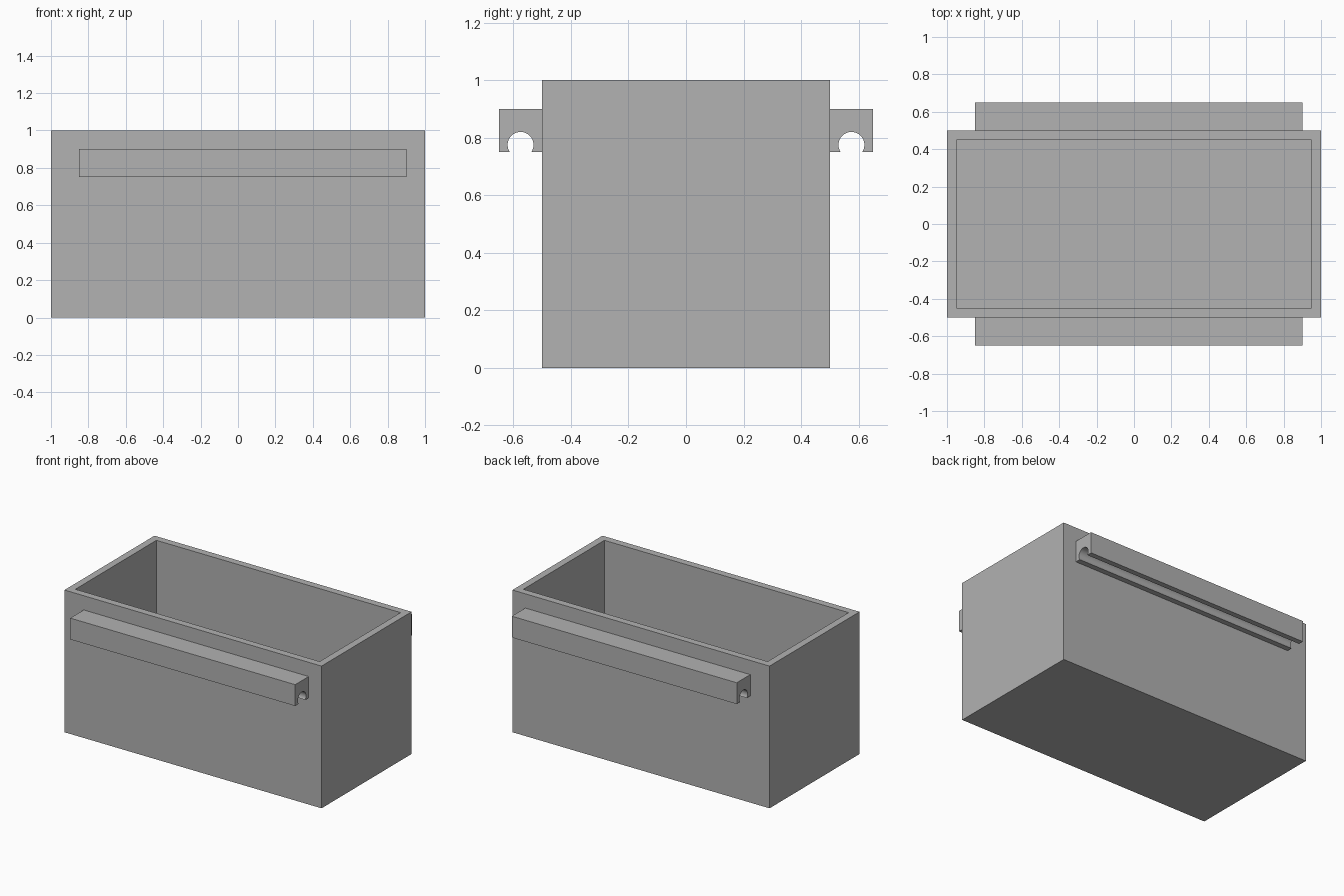
import bpy, bmesh, math

cube = bpy.data.objects.get("Cube")
if cube:
    bpy.data.objects.remove(cube, do_unlink=True)

GREY = (0.445, 0.445, 0.445, 1)
grey = bpy.data.materials.new("plain grey")
grey.use_nodes = True
grey.diffuse_color = GREY
grey.node_tree.nodes["Principled BSDF"].inputs["Base Color"].default_value = GREY


def finish(name, bm):
    bmesh.ops.recalc_face_normals(bm, faces=bm.faces)
    mesh = bpy.data.meshes.new(name)
    bm.to_mesh(mesh)
    bm.free()
    mesh.materials.append(grey)
    obj = bpy.data.objects.new(name, mesh)
    bpy.context.collection.objects.link(obj)
    return obj


# Open box: inset the top face and sink it to the floor
WALL = 0.05
bm = bmesh.new()
bmesh.ops.create_cube(bm, size=1)
for v in bm.verts:
    v.co.x *= 2
    v.co.z += 0.5
top = max(bm.faces, key=lambda f: f.calc_center_median().z)
bmesh.ops.inset_region(bm, faces=[top], thickness=WALL, use_even_offset=True)
pit = bmesh.ops.extrude_discrete_faces(bm, faces=[top])["faces"][0]
bmesh.ops.translate(bm, verts=pit.verts, vec=(0, 0, WALL - 1))
finish("open_box", bm)


# Grooved rail: a square section with a round channel open at the bottom
def rail(name, side):
    inner, outer, low, high = 0.5, 0.65, 0.75, 0.9
    cy, cz, r, steps = 0.575, 0.775, 0.045, 32
    start = math.asin((low - cz) / r)
    profile = [(inner, low), (inner, high), (outer, high), (outer, low)]
    for i in range(steps + 1):
        a = start + (math.pi - 2 * start) * i / steps
        profile.append((cy + r * math.cos(a), cz + r * math.sin(a)))
    bm = bmesh.new()
    face = bm.faces.new([bm.verts.new((-0.85, side * y, z)) for y, z in profile])
    ext = bmesh.ops.extrude_face_region(bm, geom=[face], use_keep_orig=True)["geom"]
    moved = [g for g in ext if isinstance(g, bmesh.types.BMVert)]
    bmesh.ops.translate(bm, verts=moved, vec=(1.75, 0, 0))
    obj = finish(name, bm)
    bpy.ops.object.select_all(action="DESELECT")
    obj.select_set(True)
    bpy.context.view_layer.objects.active = obj
    bpy.ops.object.shade_smooth_by_angle(angle=math.radians(30))


rail("front_rail", -1)
rail("back_rail", 1)
